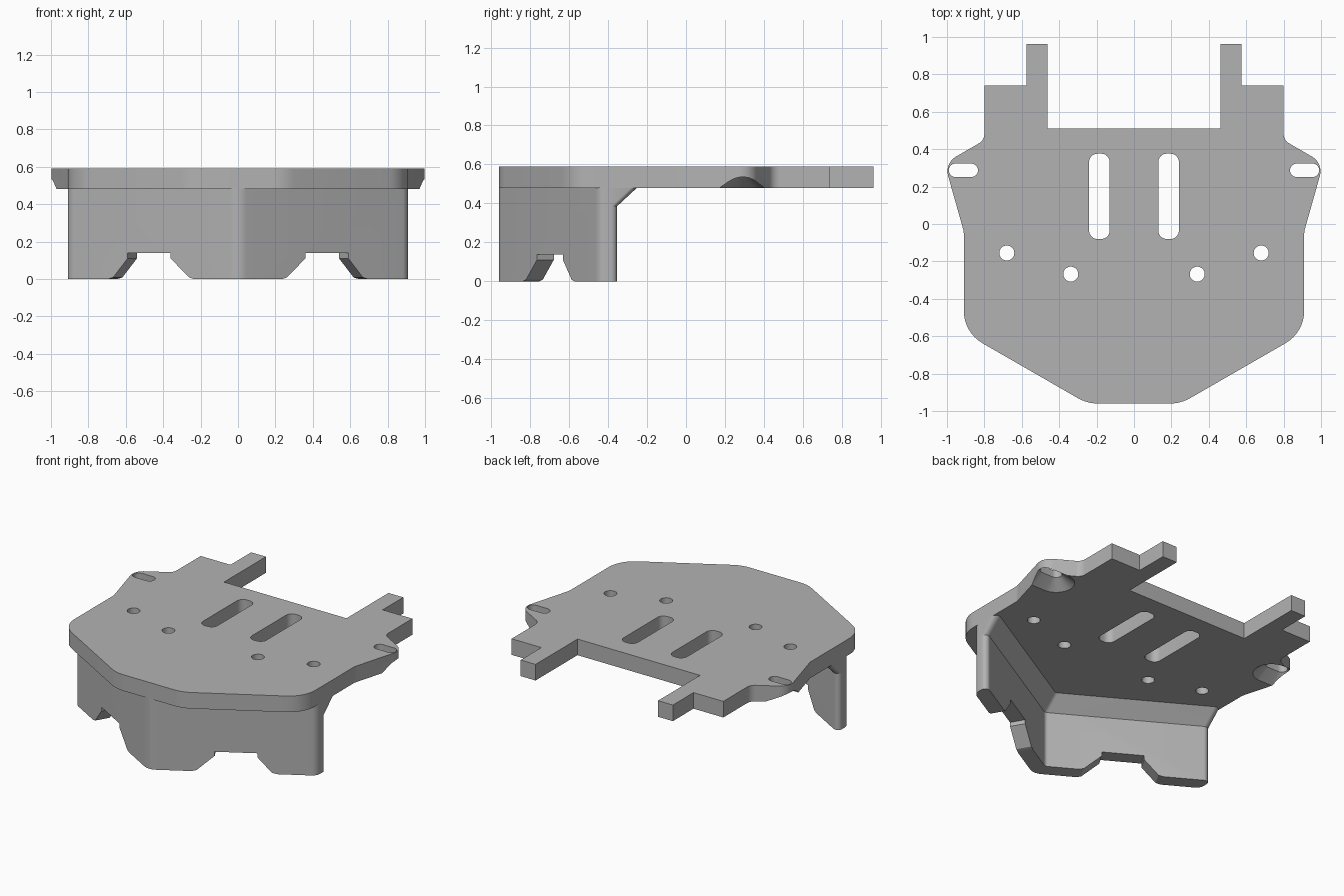
import bpy, bmesh, math
from mathutils import Vector

if "Cube" in bpy.data.objects:
    bpy.data.objects.remove(bpy.data.objects["Cube"])

grey = bpy.data.materials.new("plain grey")
grey.diffuse_color = (0.45, 0.45, 0.45, 1)
grey.use_nodes = True
grey.node_tree.nodes["Principled BSDF"].inputs["Base Color"].default_value = grey.diffuse_color


def rounded(corners, n=8):
    """Closed outline from (x, y, radius) corners."""
    out = []
    for i, (x, y, r) in enumerate(corners):
        p = Vector((x, y))
        if r == 0:
            out.append(p)
            continue
        a = (Vector(corners[i - 1][:2]) - p).normalized()
        b = (Vector(corners[(i + 1) % len(corners)][:2]) - p).normalized()
        half = a.angle(b) / 2
        c = p + (a + b).normalized() * r / math.sin(half)
        start = p + a * r / math.tan(half) - c
        end = p + b * r / math.tan(half) - c
        sweep = start.angle_signed(end)  # clockwise positive
        a0 = math.atan2(start.y, start.x)
        for k in range(n + 1):
            t = a0 - sweep * k / n
            out.append(c + Vector((math.cos(t), math.sin(t))) * r)
    return out


def box_outline(cx, cy, hx, hy, r):
    return rounded([(cx - hx, cy - hy, r), (cx + hx, cy - hy, r),
                    (cx + hx, cy + hy, r), (cx - hx, cy + hy, r)])


def mirrored(half):
    """Add the -x half to an outline given front to back."""
    return half + [(-x, y, r) for x, y, r in reversed(half) if x > 0]


def loft(name, rings):
    """Solid between rings of 3D points, capped at both ends."""
    bm = bmesh.new()
    loops = [[bm.verts.new(p) for p in ring] for ring in rings]
    n = len(loops[0])
    for lo, hi in zip(loops, loops[1:]):
        for i in range(n):
            j = (i + 1) % n
            bm.faces.new((lo[i], lo[j], hi[j], hi[i]))
    bm.faces.new(loops[0][::-1])
    bm.faces.new(loops[-1])
    bmesh.ops.recalc_face_normals(bm, faces=bm.faces)
    mesh = bpy.data.meshes.new(name)
    bm.to_mesh(mesh)
    bm.free()
    mesh.materials.append(grey)
    ob = bpy.data.objects.new(name, mesh)
    bpy.context.collection.objects.link(ob)
    return ob


def at(outline, z):
    return [(p.x, p.y, z) for p in outline]


def prism(name, outline, z0, z1):
    return loft(name, [at(outline, z0), at(outline, z1)])


def cut(ob, cutter):
    cutter.hide_render = True
    mod = ob.modifiers.new("cut", 'BOOLEAN')
    mod.operation = 'DIFFERENCE'
    mod.solver = 'EXACT'
    mod.object = cutter
    bpy.context.view_layer.objects.active = ob
    bpy.ops.object.modifier_apply(modifier=mod.name)
    bpy.data.objects.remove(cutter, do_unlink=True)


# Deck plate
deck = prism("deck_plate", rounded(mirrored([
    (0.25, -0.96, 0.22), (0.91, -0.58, 0.2), (0.91, -0.04, 0.1),
    (1.013, 0.325, 0.09), (0.80, 0.448, 0.06), (0.80, 0.74, 0),
    (0.575, 0.74, 0), (0.575, 0.963, 0), (0.463, 0.963, 0), (0.463, 0.51, 0)])), 0.48, 0.59)

for s in (-1, 1):
    # Long slots and screw holes
    cut(deck, prism("slot_cutter", box_outline(s * 0.185, 0.148, 0.055, 0.228, 0.045), 0.4, 0.7))
    for x, y in ((0.68, -0.155), (0.338, -0.268)):
        cut(deck, prism("hole_cutter", box_outline(s * x, y, 0.04, 0.04, 0.0399), 0.4, 0.7))
    # Ear slots, flared underneath
    rings = []
    for z, r in ((0.46, 0.141), (0.53, 0.05), (0.541, 0.036), (0.7, 0.036)):
        rings.append(at(box_outline(s * 0.912, 0.287, 0.042 + r, r, r * 0.999), z))
    cut(deck, loft("ear_cutter", rings))

# V-shaped wall under the deck
SLOPE = math.tan(math.radians(30))
APEX = -0.973


def wall_outline(inner, r_end):
    """V outline whose inner faces lie the given distance in y behind the outer ones."""
    end_y = APEX + SLOPE * 0.91
    return rounded([(0, APEX, 0.09), (0.91, end_y, 0.06),
                    (0.91, end_y + inner, r_end), (0, APEX + inner, 0.03),
                    (-0.91, end_y + inner, r_end), (-0.91, end_y, 0.06)])


wall = prism("front_wall", wall_outline(0.115, 0.03), 0, 0.485)

# Sloping brace between wall and deck
brace = loft("wall_brace", [at(wall_outline(0.11, 0.03), 0.38),
                            at(wall_outline(0.22, 0.03), 0.482)])

# Notches between the feet, square to each wall
notch = [(0.22, -0.05), (0.235, 0), (0.262, 0.008), (0.36, 0.11), (0.36, 0.138),
         (0.59, 0.138), (0.59, 0.11), (0.668, 0.008), (0.695, 0), (0.71, -0.05)]
for s in (-1, 1):
    rings = []
    for d in (-0.05, 0.16):
        rings.append([(s * (x - 0.5 * d), APEX + SLOPE * x + 0.866 * d, z) for x, z in notch])
    cut(wall, loft("notch_cutter", rings))

# Smooth rounded corners, crisp edges
bpy.ops.object.select_all(action='DESELECT')
for ob in (deck, wall, brace):
    ob.select_set(True)
bpy.context.view_layer.objects.active = deck
bpy.ops.object.shade_smooth_by_angle(angle=math.radians(25))
